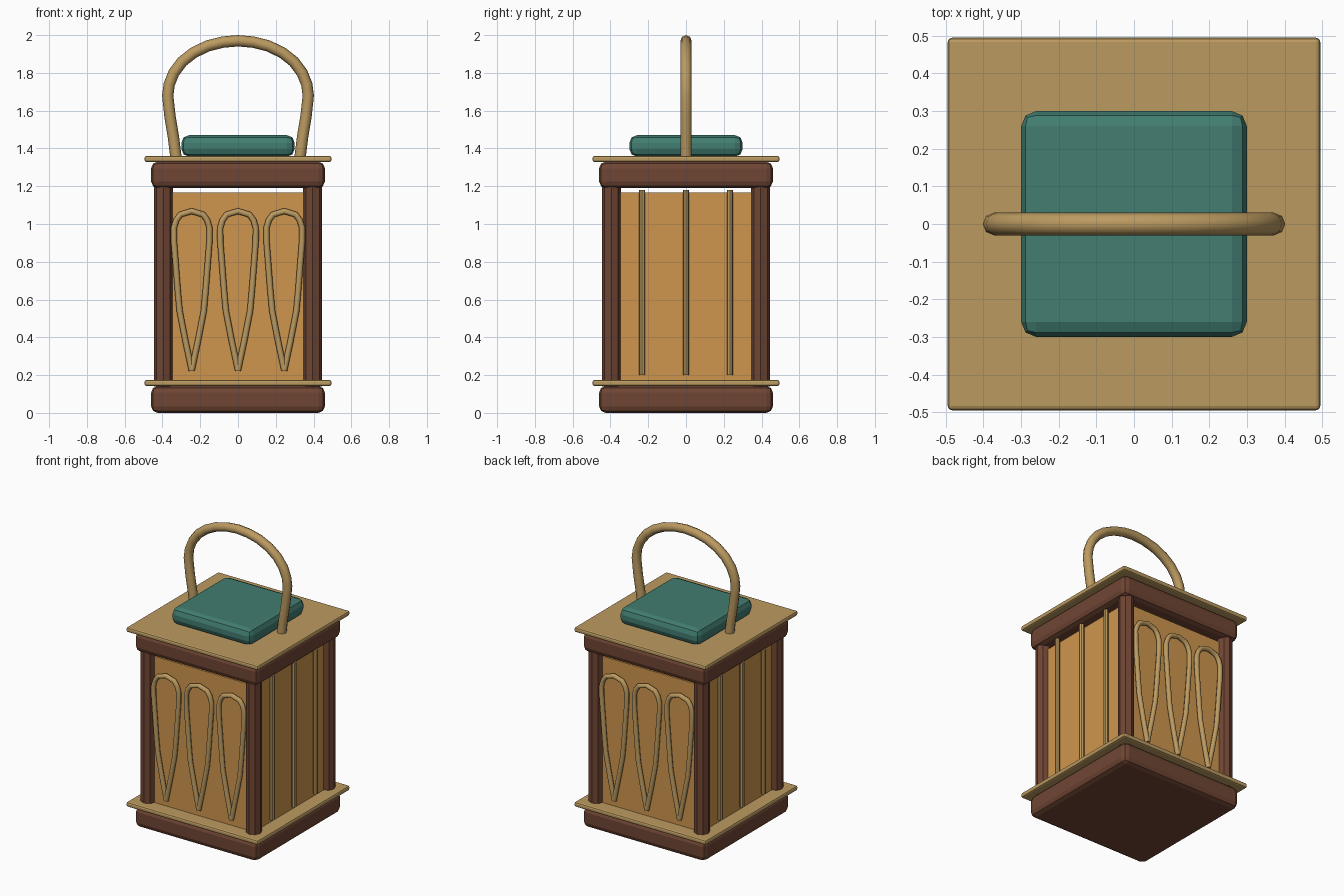
import bpy
from math import radians

cube = bpy.data.objects.get("Cube")
if cube:
    bpy.data.objects.remove(cube, do_unlink=True)


def material(name, rgb):
    mat = bpy.data.materials.new(name)
    mat.use_nodes = True
    mat.diffuse_color = (*rgb, 1)
    bsdf = mat.node_tree.nodes["Principled BSDF"]
    bsdf.inputs["Base Color"].default_value = (*rgb, 1)
    bsdf.inputs["Roughness"].default_value = 0.8
    return mat


BROWN = material("dark wood", (0.162, 0.061, 0.034))
GOLD = material("tan brass", (0.50, 0.325, 0.118))
AMBER = material("amber paper", (0.63, 0.305, 0.075))
TEAL = material("teal", (0.054, 0.205, 0.165))


def finish(name, mat, bevel=0):
    ob = bpy.context.object
    ob.name = ob.data.name = name
    ob.data.materials.append(mat)
    if bevel:
        mod = ob.modifiers.new("Bevel", "BEVEL")
        mod.width = bevel
        mod.segments = 2
    return ob


def box(name, half, z0, z1, mat, bevel=0):
    bpy.ops.mesh.primitive_cube_add(size=1, location=(0, 0, (z0 + z1) / 2))
    ob = bpy.context.object
    ob.scale = (2 * half, 2 * half, z1 - z0)
    bpy.ops.object.transform_apply(location=False, rotation=False, scale=True)
    return finish(name, mat, bevel)


def rod(name, x, y, z0, z1, radius, mat):
    bpy.ops.mesh.primitive_cylinder_add(vertices=8, radius=radius, depth=z1 - z0,
                                        location=(x, y, (z0 + z1) / 2))
    return finish(name, mat)


def tube(name, half_path, radius, location, mat):
    """Tube along a path in the xz plane, mirrored across its own x = 0."""
    path = half_path + [(-x, z) for x, z in reversed(half_path[:-1])]
    curve = bpy.data.curves.new(name, "CURVE")
    curve.dimensions = "3D"
    curve.bevel_depth = radius
    curve.bevel_resolution = 2
    curve.use_fill_caps = True
    spline = curve.splines.new("POLY")
    spline.points.add(len(path) - 1)
    for point, (x, z) in zip(spline.points, path):
        point.co = (x, 0, z, 1)
    ob = bpy.data.objects.new(name, curve)
    ob.location = location
    bpy.context.collection.objects.link(ob)
    bpy.ops.object.select_all(action="DESELECT")
    bpy.context.view_layer.objects.active = ob
    ob.select_set(True)
    bpy.ops.object.convert(target="MESH")
    bpy.ops.object.shade_smooth_by_angle(angle=radians(50))
    return finish(name, mat)


# Base, roof and their thin overhanging plates
box("base", 0.46, 0, 0.142, BROWN, 0.035)
box("base_plate", 0.495, 0.142, 0.174, GOLD, 0.011)
box("roof_block", 0.46, 1.19, 1.33, BROWN, 0.035)
box("roof_plate", 0.495, 1.328, 1.36, GOLD, 0.011)
box("cap", 0.3, 1.357, 1.47, TEAL, 0.04)

# Paper body and corner posts
box("paper_body", 0.40, 0.165, 1.167, AMBER)
for sx in (-1, 1):
    for sy in (-1, 1):
        rod("corner_post", sx * 0.395, sy * 0.395, 0.14, 1.22, 0.05, BROWN)

# Teardrop loops on front and back
LOOP = [(0, 0.225), (0.033, 0.38), (0.064, 0.54), (0.074, 0.65), (0.084, 0.78),
        (0.094, 0.91), (0.094, 0.98), (0.082, 1.02), (0.06, 1.05), (0, 1.068)]
for side, sy in (("front", -1), ("back", 1)):
    for x in (-0.245, 0, 0.245):
        tube(side + "_loop", LOOP, 0.016, (x, sy * 0.42, 0), GOLD)

# Straight ribs on both sides
for side, sx in (("right", -1), ("left", 1)):
    for y in (-0.232, 0, 0.232):
        rod(side + "_rib", sx * 0.42, y, 0.2, 1.18, 0.016, GOLD)

# Carrying handle
HANDLE = [(0.328, 1.35), (0.342, 1.46), (0.36, 1.57), (0.372, 1.68), (0.364, 1.74),
          (0.34, 1.80), (0.295, 1.86), (0.235, 1.907), (0.16, 1.943), (0.08, 1.963),
          (0, 1.97)]
tube("handle", HANDLE, 0.03, (0, 0, 0), GOLD)
